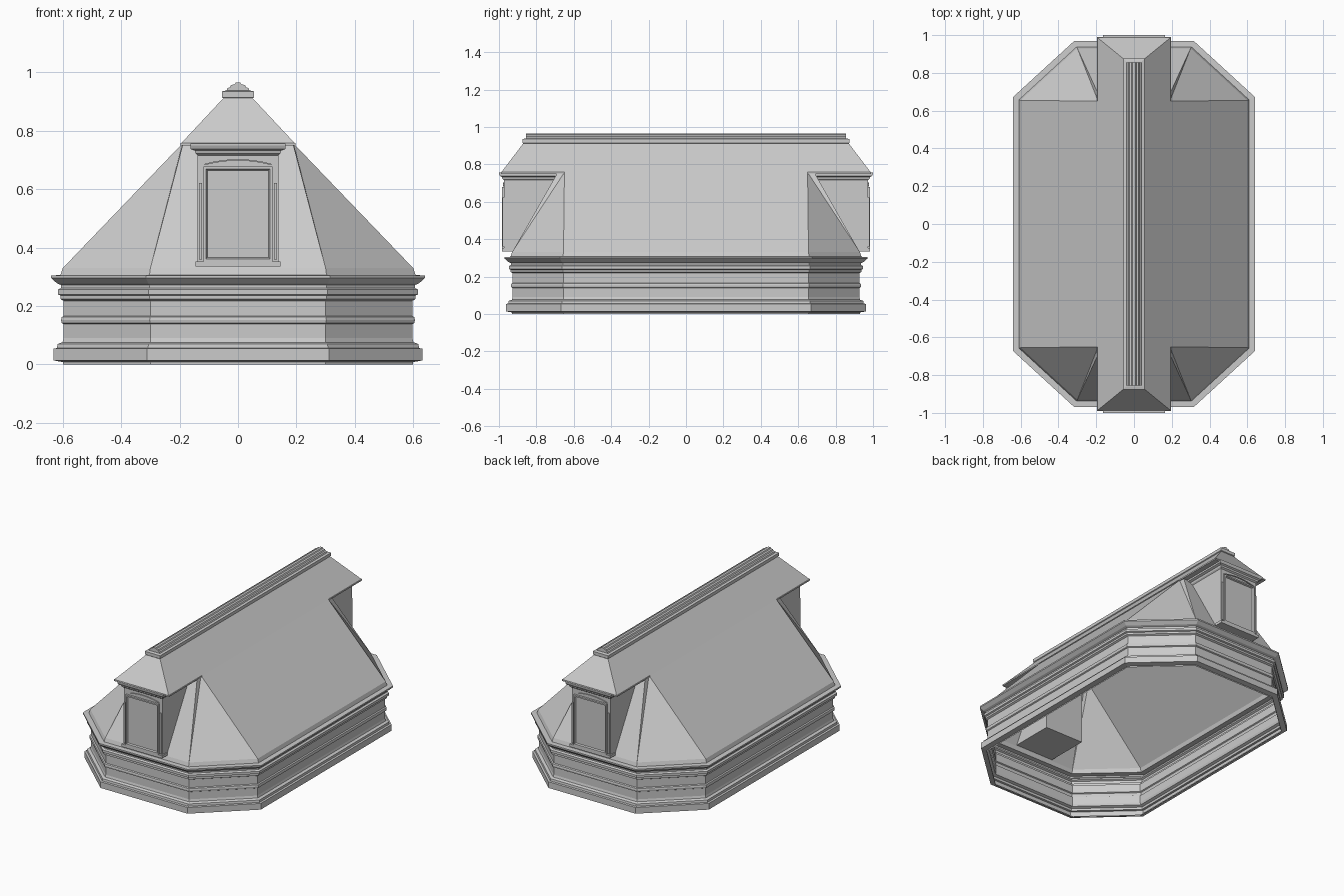
import bpy, bmesh, math

if "Cube" in bpy.data.objects:
    bpy.data.objects.remove(bpy.data.objects["Cube"])


def finish(name, bm):
    bmesh.ops.recalc_face_normals(bm, faces=bm.faces[:])
    me = bpy.data.meshes.new(name)
    bm.to_mesh(me)
    bm.free()
    ob = bpy.data.objects.new(name, me)
    bpy.context.collection.objects.link(ob)
    return ob


def loft(name, rings, cap_first=False, cap_last=False):
    """Skin closed rings having equal point counts."""
    bm = bmesh.new()
    vs = [[bm.verts.new(p) for p in r] for r in rings]
    for a, b in zip(vs, vs[1:]):
        for i in range(len(a)):
            j = (i + 1) % len(a)
            bm.faces.new((a[i], a[j], b[j], b[i]))
    if cap_first:
        bm.faces.new(vs[0])
    if cap_last:
        bm.faces.new(vs[-1])
    return finish(name, bm)


def rect(x, y0, y1, z):
    return [(-x, y0, z), (x, y0, z), (x, y1, z), (-x, y1, z)]


def box(name, x0, x1, y0, y1, z0, z1):
    q = [(x0, y0), (x1, y0), (x1, y1), (x0, y1)]
    return loft(name, [[(x, y, z) for x, y in q] for z in (z0, z1)], True, True)


def octagon(d, z):
    """Mitred outward offset d of the base plan."""
    a, b = (0.60 + d, 0.655 + 0.445 * d), (0.30 + 0.385 * d, 0.93 + d)
    quarter = [a, b]
    pts = quarter + [(-x, y) for x, y in quarter[::-1]]
    pts += [(-x, -y) for x, y in quarter] + [(x, -y) for x, y in quarter[::-1]]
    return [(x, y, z) for x, y in pts]


# moulded octagonal base, open underneath
profile = [(0, 0), (0, .008), (.032, .014), (.032, .054), (.02, .056), (.018, .07),
           (.001, .076), (-.003, .09), (-.003, .138), (.004, .142), (.006, .152),
           (.004, .162), (-.003, .166), (-.003, .218), (.008, .224), (.008, .236),
           (.017, .24), (.017, .256), (.006, .262), (.006, .272), (.02, .278),
           (.04, .296), (.04, .305), (.008, .306), (0, .33)]
loft("base_moulding", [octagon(d, z) for d, z in profile])

# lower roof: long slopes, corner slopes, end slopes
bm = bmesh.new()


def face(*pts):
    bm.faces.new([bm.verts.new(p) for p in pts])


for s in (-1, 1):
    face((s * .6, -.655, .33), (s * .6, .655, .33), (s * .19, .65, .757), (s * .19, -.65, .757))
    for t in (-1, 1):
        face((s * .6, t * .655, .33), (s * .3, t * .93, .33), (s * .19, t * .65, .757))
        face((s * .3, t * .93, .33), (s * .19, t * .69, .75), (s * .19, t * .65, .757))
    face((-.3, s * .93, .33), (.3, s * .93, .33), (.19, s * .69, .75), (-.19, s * .69, .75))
bmesh.ops.remove_doubles(bm, verts=bm.verts[:], dist=1e-4)
finish("lower_roof", bm)

# hipped upper roof
loft("upper_roof", [rect(.195, -.988, .988, .757), rect(.05, -.87, .87, .912)], False, True)

# ridge cap
loft("ridge_base", [rect(x, -y, y, z) for x, y, z in
                    [(.047, .868, .91), (.055, .875, .915), (.055, .875, .935), (.042, .86, .938)]],
     True, True)
half = [(.04, .937), (.036, .946), (.028, .949), (.024, .957), (.012, .959), (.008, .965)]
section = half + [(-x, z) for x, z in half[::-1]]
loft("ridge_roll", [[(x, y, z) for x, z in section] for y in (-.855, .855)], True, True)

# dormers at both ends
for s, end in ((-1, "front"), (1, "back")):
    box(end + "_dormer_body", -.138, .138, s * .65, s * .972, .335, .745)
    box(end + "_dormer_sill", -.145, .145, s * .93, s * .985, .335, .353)
    # stepped cornice and eave
    loft(end + "_dormer_cornice", [rect(x, s * .65, s * y, z) for x, y, z in
         [(.138, .972, .715), (.145, .982, .722), (.148, .985, .732), (.163, .995, .738),
          (.163, 1.0, .75), (.163, 1.0, .757)]], True, True)
    box(end + "_dormer_eave", -.197, .197, s * .65, s * .99, .749, .758)

    # raised window frame with sunken panel
    rings = [[(-x, s * y, a), (x, s * y, a), (x, s * y, b), (-x, s * y, b)] for x, a, b, y in
             [(.118, .353, .678, .97), (.118, .353, .678, .985), (.109, .362, .669, .985),
              (.105, .366, .665, .975)]]
    loft(end + "_window", rings, False, True)
    # slim side strips
    for t in (-1, 1):
        box(end + "_side_strip", t * .124, t * .134, s * .96, s * .981, .36, .622)
    # shallow arched trim over the window
    xs = [-.115 + .23 * i / 8 for i in range(9)]
    arch = [(x, .703 - .016 * (x / .115) ** 2) for x in xs]
    arch += [(x, z - .005) for x, z in arch[::-1]]
    loft(end + "_arch_trim", [[(x, s * y, z) for x, z in arch] for y in (.965, .978)], True, True)
